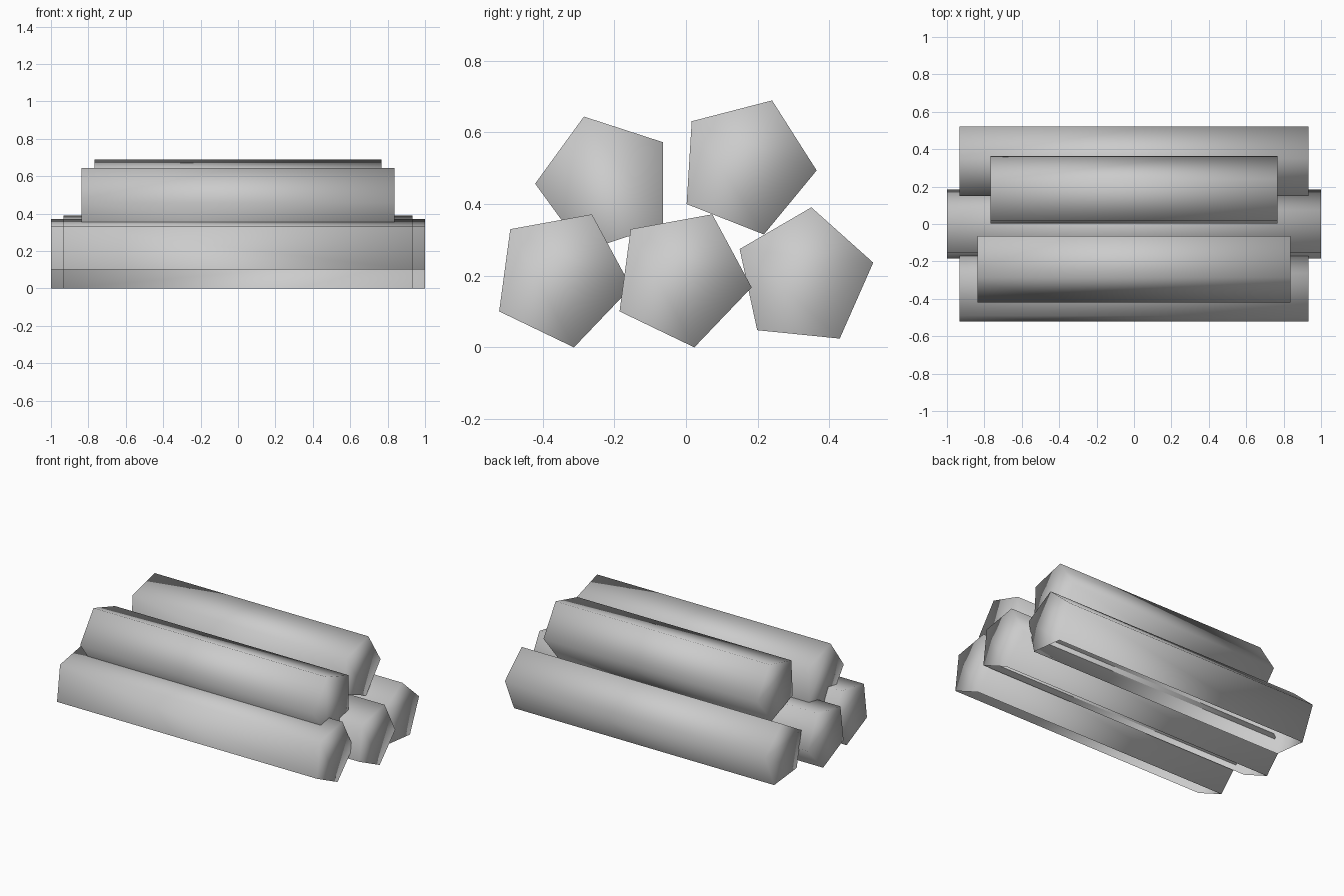
import bpy
import bmesh
from math import cos, sin, radians

if "Cube" in bpy.data.objects:
    bpy.data.objects.remove(bpy.data.objects["Cube"], do_unlink=True)

RADIUS = 0.197
SIDES = 5

# Single plain grey for the whole stack
grey = bpy.data.materials.new("plain_grey")
grey.use_nodes = True
colour = (0.6, 0.6, 0.6, 1)
grey.diffuse_color = colour
grey.node_tree.nodes["Principled BSDF"].inputs["Base Color"].default_value = colour


def add_log(name, y, z, turn, half_length):
    """Five-sided log along x, one corner at the turn angle, open underneath."""
    bm = bmesh.new()
    angles = [radians(turn + i * 360 / SIDES) for i in range(SIDES)]
    ring = [bm.verts.new((-half_length, RADIUS * cos(a), RADIUS * sin(a)))
            for a in angles]
    end = bm.faces.new(ring)
    # Keep the first end as a cap while extruding the other along the log
    result = bmesh.ops.extrude_face_region(bm, geom=[end], use_keep_orig=True)
    moved = [v for v in result["geom"] if isinstance(v, bmesh.types.BMVert)]
    bmesh.ops.translate(bm, verts=moved, vec=(2 * half_length, 0, 0))
    bmesh.ops.recalc_face_normals(bm, faces=bm.faces)
    # The lowest long side is left open
    underside = min(bm.faces, key=lambda f: f.calc_center_median().z)
    bmesh.ops.delete(bm, geom=[underside], context="FACES")
    for face in bm.faces:
        face.smooth = True
    mesh = bpy.data.meshes.new(name)
    bm.to_mesh(mesh)
    bm.free()
    mesh.materials.append(grey)
    log = bpy.data.objects.new(name, mesh)
    log.location = (0, y, z)
    bpy.context.collection.objects.link(log)


# Bottom row
add_log("bottom_front_log", -0.348, 0.194, 64.3, 0.933)
add_log("bottom_middle_log", -0.012, 0.194, 64.3, 1.0)
add_log("bottom_back_log", 0.33, 0.195, 84.2, 0.933)

# Top row
add_log("top_front_log", -0.224, 0.457, 36, 0.837)
add_log("top_back_log", 0.168, 0.506, 68.5, 0.767)
